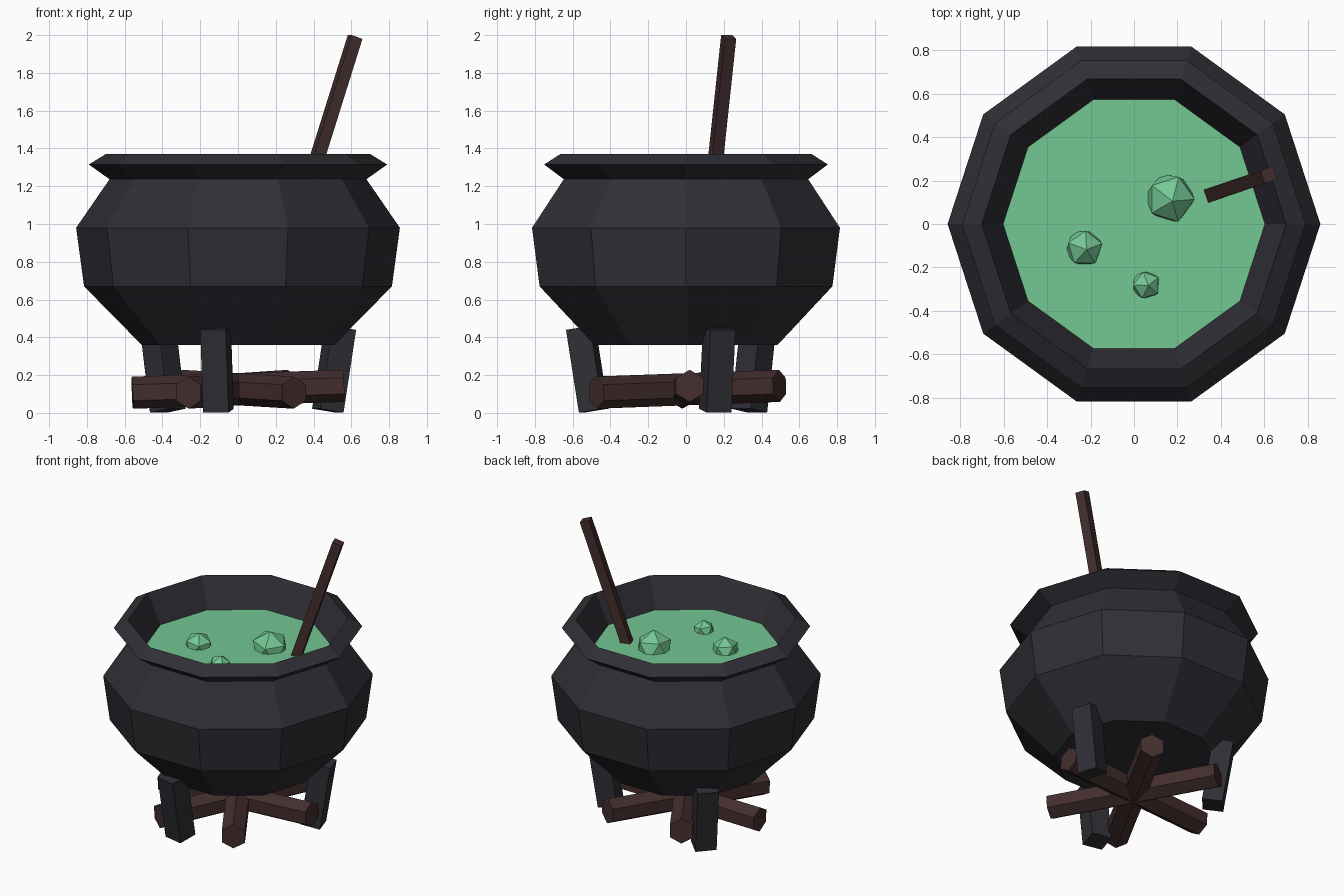
import bpy, bmesh, math
from mathutils import Vector

if "Cube" in bpy.data.objects:
    bpy.data.objects.remove(bpy.data.objects["Cube"])


def material(name, rgb):
    m = bpy.data.materials.new(name)
    m.diffuse_color = (*rgb, 1)
    m.use_nodes = True
    m.node_tree.nodes["Principled BSDF"].inputs["Base Color"].default_value = m.diffuse_color
    return m


iron = material("dark_iron", (0.028, 0.028, 0.036))
wood = material("dark_wood", (0.058, 0.027, 0.027))
brew = material("green_brew", (0.175, 0.57, 0.295))


def finish(bm, name, mat):
    bmesh.ops.recalc_face_normals(bm, faces=bm.faces)
    mesh = bpy.data.meshes.new(name)
    bm.to_mesh(mesh)
    bm.free()
    mesh.materials.append(mat)
    obj = bpy.data.objects.new(name, mesh)
    bpy.context.collection.objects.link(obj)
    return obj


def ring(bm, r, z, n=10):
    return [bm.verts.new((r * math.cos(math.tau * i / n), r * math.sin(math.tau * i / n), z))
            for i in range(n)]


def bridge(bm, a, b):
    n = len(a)
    for i in range(n):
        j = (i + 1) % n
        bm.faces.new((a[i], a[j], b[j], b[i]))


def bar(name, start, end, sides, radius, turn, mat, depth=1.0):
    """Straight prism between two points, squared up to the vertical."""
    start, end = Vector(start), Vector(end)
    axis = (end - start).normalized()
    u = Vector((0, 0, 1)).cross(axis).normalized()
    v = axis.cross(u) * depth
    bm = bmesh.new()
    rings = []
    for p in (start, end):
        angles = [turn + math.tau * i / sides for i in range(sides)]
        rings.append([bm.verts.new(p + radius * (u * math.cos(t) + v * math.sin(t))) for t in angles])
    bridge(bm, *rings)
    for r in rings:
        bm.faces.new(r)
    return finish(bm, name, mat)


def polar(r, degrees, z):
    t = math.radians(degrees)
    return (r * math.cos(t), r * math.sin(t), z)


# Ten-sided pot with flared lip and inner wall
bm = bmesh.new()
profile = [(0.51, 0.36), (0.815, 0.67), (0.857, 0.98), (0.68, 1.237),
           (0.79, 1.315), (0.70, 1.37), (0.60, 1.165)]
rings = [ring(bm, r, z) for r, z in profile]
for a, b in zip(rings, rings[1:]):
    bridge(bm, a, b)
bm.faces.new(rings[0])
finish(bm, "pot", iron)

# Liquid surface
bm = bmesh.new()
bm.faces.new(ring(bm, 0.602, 1.17))
finish(bm, "liquid", brew)

# Bubbles half sunk in the liquid
for i, (x, y, r) in enumerate([(0.165, 0.12, 0.122), (-0.23, -0.11, 0.092), (0.055, -0.28, 0.071)]):
    bm = bmesh.new()
    bmesh.ops.create_icosphere(bm, subdivisions=1, radius=r)
    bubble = finish(bm, f"bubble_{i + 1}", brew)
    bubble.location = (x, y, 1.17)
    bubble.rotation_euler = (0.12, 0.1, 0.3 * i)

# Three splayed legs
for i in range(3):
    a = 18 + 120 * i
    bar(f"leg_{i + 1}", polar(0.50, a, 0.012), polar(0.57, a, 0.45), 4, 0.098, math.pi / 4, iron, 0.95)

# Crossed firewood logs, slightly raised at the far end
for i, a in enumerate((2, 62, 122)):
    bar(f"log_{i + 1}", polar(-0.56, a, 0.107), polar(0.56, a, 0.143), 6, 0.085, math.pi / 2, wood)

# Stirring stick
bar("stirring_stick", (0.31, 0.12, 1.0), (0.62, 0.226, 1.99), 4, 0.045, math.pi / 4, wood)
